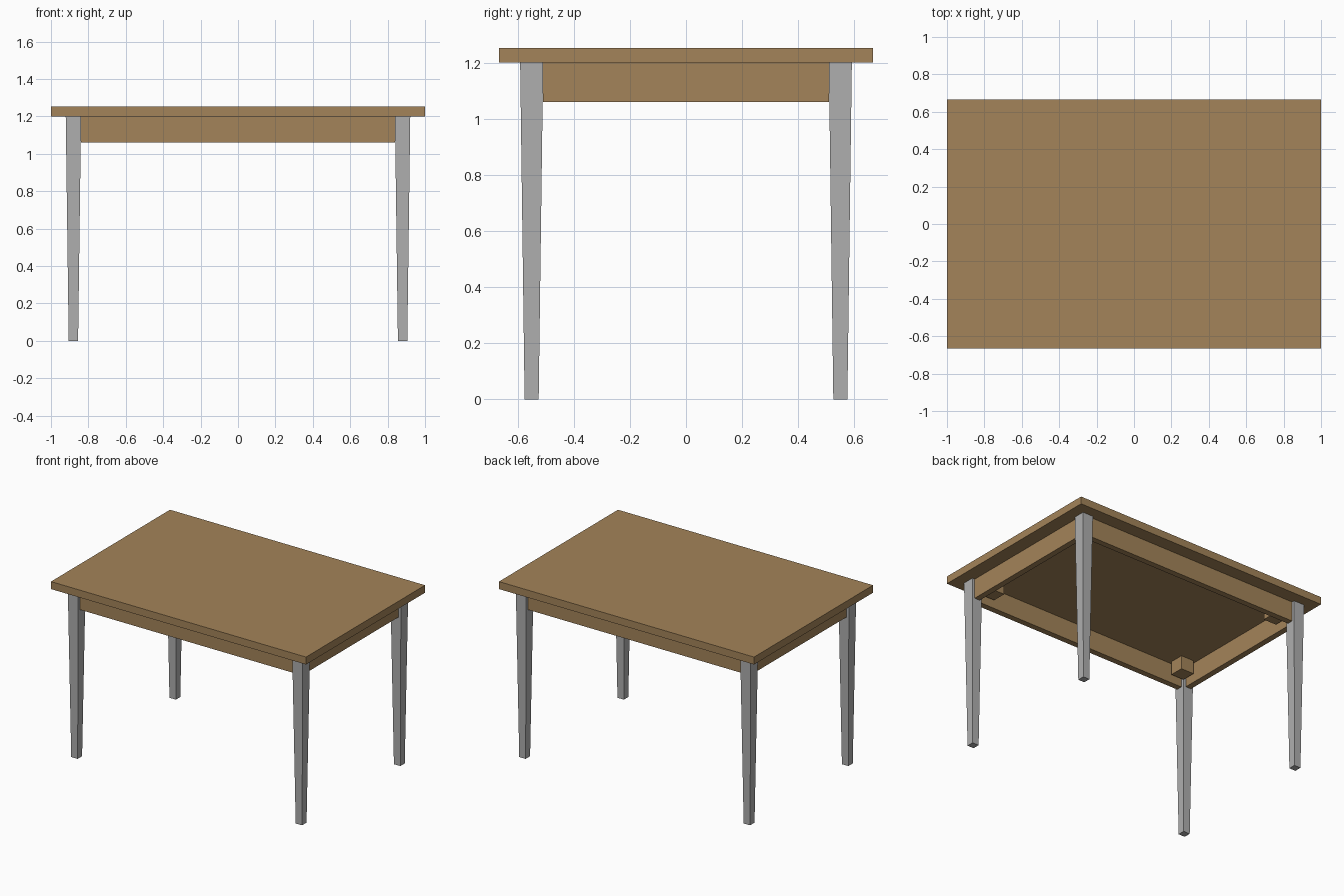
import bpy
import bmesh

cube = bpy.data.objects.get("Cube")
if cube:
    bpy.data.objects.remove(cube, do_unlink=True)


def make_material(name, color):
    mat = bpy.data.materials.new(name)
    mat.use_nodes = True
    mat.diffuse_color = (*color, 1)
    mat.node_tree.nodes["Principled BSDF"].inputs["Base Color"].default_value = (*color, 1)
    return mat


wood = make_material("light_brown_wood", (0.37, 0.23, 0.10))
grey = make_material("grey_metal", (0.43, 0.43, 0.43))


def make_box(name, center, size, mat, foot_scale=1.0):
    """Box whose lower face may be narrowed to make a taper."""
    bm = bmesh.new()
    bmesh.ops.create_cube(bm, size=1)
    for v in bm.verts:
        taper = foot_scale if v.co.z < 0 else 1.0
        v.co.x *= size[0] * taper
        v.co.y *= size[1] * taper
        v.co.z *= size[2]
    mesh = bpy.data.meshes.new(name)
    bm.to_mesh(mesh)
    bm.free()
    mesh.materials.append(mat)
    obj = bpy.data.objects.new(name, mesh)
    obj.location = center
    bpy.context.collection.objects.link(obj)
    return obj


TOP, UNDER, APRON_LOW = 1.253, 1.2, 1.06
LEG_X, LEG_Y, LEG_W = 0.88, 0.55, 0.082
BLOCK, BLOCK_H = 0.1, 0.095
APRON_T = 0.042

# Table top
make_box("table_top", (0, 0, (TOP + UNDER) / 2), (2, 1.333, TOP - UNDER), wood)

# Tapered legs with a corner block inside each one
for fb, sy in (("front", -1), ("back", 1)):
    for lr, sx in (("left", 1), ("right", -1)):
        make_box(f"{fb}_{lr}_leg", (sx * LEG_X, sy * LEG_Y, UNDER / 2),
                 (LEG_W, LEG_W, UNDER), grey, foot_scale=0.61)
        inset = (LEG_W + BLOCK) / 2
        make_box(f"{fb}_{lr}_corner_block",
                 (sx * (LEG_X - inset), sy * (LEG_Y - inset), UNDER - BLOCK_H / 2),
                 (BLOCK, BLOCK, BLOCK_H), wood)

# Aprons running between the legs
apron_z, apron_h = (UNDER + APRON_LOW) / 2, UNDER - APRON_LOW
for name, s in (("front", -1), ("back", 1)):
    make_box(f"{name}_apron", (0, s * LEG_Y, apron_z),
             (2 * LEG_X - LEG_W, APRON_T, apron_h), wood)
for name, s in (("left", 1), ("right", -1)):
    make_box(f"{name}_apron", (s * LEG_X, 0, apron_z),
             (APRON_T, 2 * LEG_Y - LEG_W, apron_h), wood)
